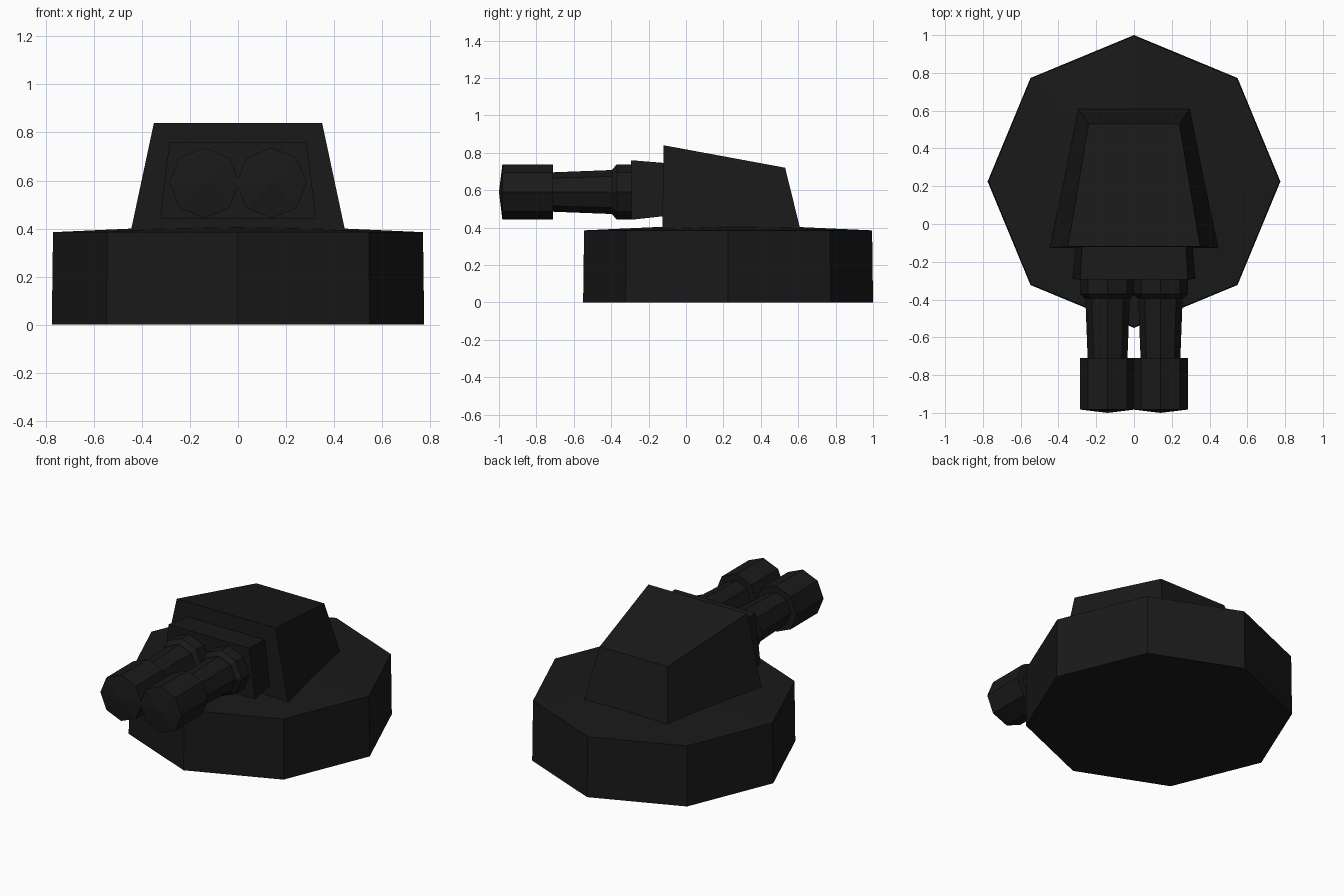
import bpy, bmesh, math
from mathutils import Vector

if "Cube" in bpy.data.objects:
    bpy.data.objects.remove(bpy.data.objects["Cube"])

black = bpy.data.materials.new("black_paint")
black.diffuse_color = (0.01, 0.01, 0.01, 1)
black.use_nodes = True
black.node_tree.nodes["Principled BSDF"].inputs["Base Color"].default_value = black.diffuse_color


def finish(name, bm):
    bmesh.ops.recalc_face_normals(bm, faces=bm.faces)
    me = bpy.data.meshes.new(name)
    bm.to_mesh(me)
    bm.free()
    me.materials.append(black)
    ob = bpy.data.objects.new(name, me)
    bpy.context.collection.objects.link(ob)
    return ob


def lathe(name, profile, origin, axis, sides=8):
    """Flat-sided solid from (radius, distance) rings; radius 0 gives a tip."""
    bm = bmesh.new()
    rings = []
    for r, h in profile:
        n = 1 if r == 0 else sides
        ring = []
        for i in range(n):
            a = 2 * math.pi * i / sides
            u, v = r * math.cos(a), r * math.sin(a)
            p = (u, v, h) if axis == 'Z' else (u, h, v)
            ring.append(bm.verts.new(Vector(origin) + Vector(p)))
        rings.append(ring)
    for a, b in zip(rings, rings[1:]):
        for i in range(sides):
            j = (i + 1) % sides
            if len(b) == 1:
                bm.faces.new((a[i], a[j], b[0]))
            elif len(a) == 1:
                bm.faces.new((a[0], b[j], b[i]))
            else:
                bm.faces.new((a[i], a[j], b[j], b[i]))
    for end in (rings[0], rings[-1]):
        if len(end) > 1:
            bm.faces.new(end)
    return finish(name, bm)


def wedge(name, front, back):
    """Six-sided block; each end is (y_low, z_low, half_low, y_top, z_top, half_top)."""
    bm = bmesh.new()
    for yl, zl, wl, yt, zt, wt in (front, back):
        for x, y, z in ((-wl, yl, zl), (wl, yl, zl), (wt, yt, zt), (-wt, yt, zt)):
            bm.verts.new((x, y, z))
    v = list(bm.verts)
    bm.faces.new(v[:4])
    bm.faces.new(v[4:])
    for i in range(4):
        j = (i + 1) % 4
        bm.faces.new((v[i], v[j], v[4 + j], v[4 + i]))
    return finish(name, bm)


# Octagonal base with a slightly domed top
lathe("base", [(0.775, 0), (0.77, 0.385), (0, 0.42)], (0, 0.225, 0), 'Z')

# Sloped turret housing, narrowing to the back
wedge("turret_housing", (-0.127, 0.395, 0.445, -0.12, 0.84, 0.35),
      (0.61, 0.395, 0.295, 0.53, 0.72, 0.24))

# Gun mount block in front of the housing
wedge("gun_mount", (-0.29, 0.442, 0.325, -0.295, 0.76, 0.285),
      (-0.11, 0.462, 0.31, -0.11, 0.745, 0.275))

# Twin guns: collar, tapered barrel, thick muzzle
for side, x in (("left", -0.14), ("right", 0.14)):
    at = (x, 0, 0.59)
    lathe(side + "_collar", [(0.147, -0.27), (0.147, -0.37), (0.12, -0.395)], at, 'Y')
    lathe(side + "_barrel", [(0.118, -0.385), (0.105, -0.72)], at, 'Y')
    lathe(side + "_muzzle", [(0.147, -0.71), (0.147, -0.982), (0, -1.0)], at, 'Y')
